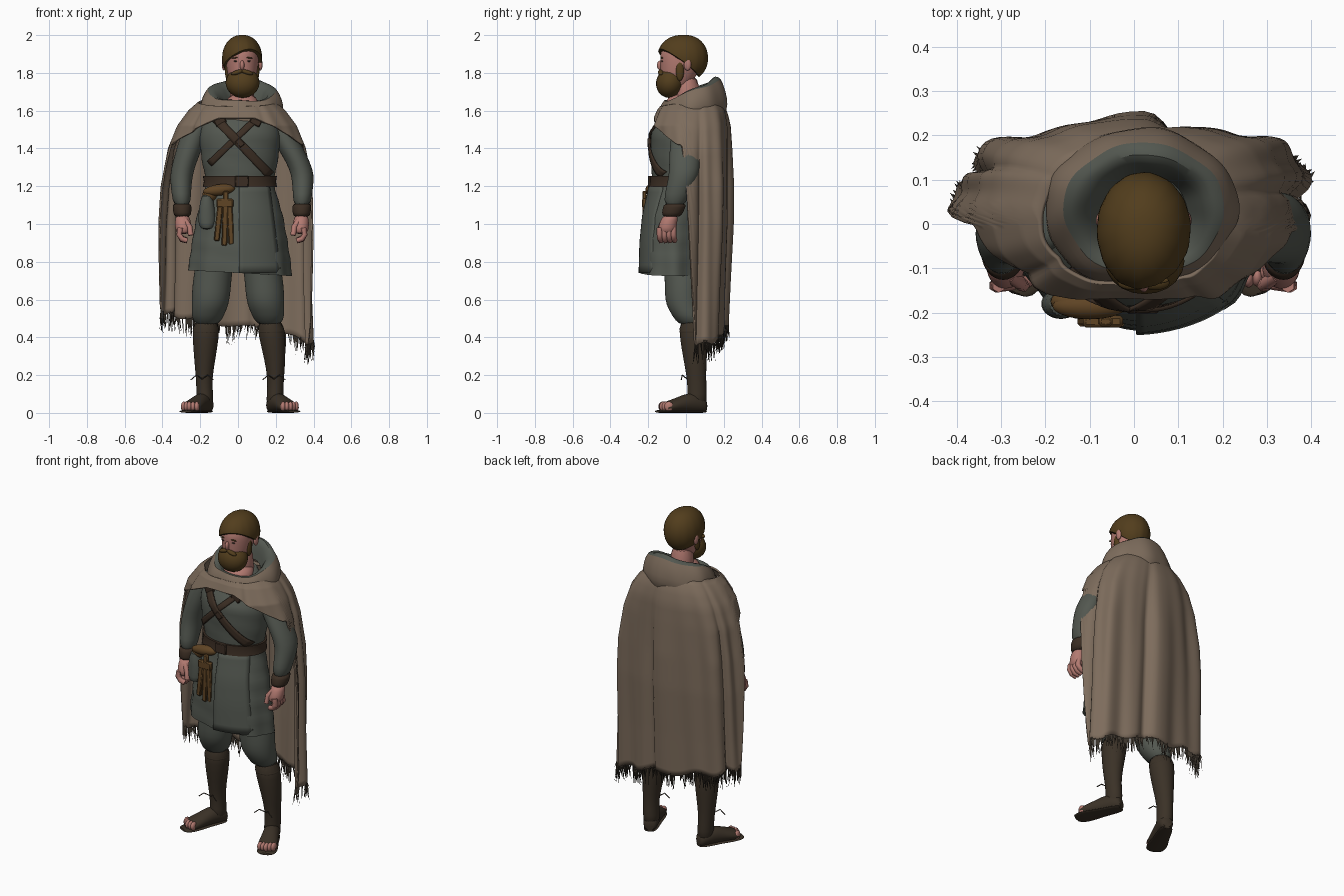
import bpy, bmesh, random
from math import sin, cos, pi, radians, sqrt, copysign
from mathutils import Vector, Matrix

random.seed(4)
if "Cube" in bpy.data.objects:
    bpy.data.objects.remove(bpy.data.objects["Cube"])

def material(name, r, g, b):
    m = bpy.data.materials.new(name)
    m.use_nodes = True
    m.diffuse_color = (r, g, b, 1)
    bsdf = m.node_tree.nodes["Principled BSDF"]
    bsdf.inputs["Base Color"].default_value = (r, g, b, 1)
    bsdf.inputs["Roughness"].default_value = 0.9
    return m

TAN = material("tan wool", 0.205, 0.15, 0.107)
GREY = material("grey green cloth", 0.086, 0.096, 0.08)
HAIR = material("brown hair", 0.084, 0.047, 0.012)
SKIN = material("skin", 0.45, 0.195, 0.165)
BOOT = material("dark boot leather", 0.043, 0.031, 0.02)
BELT = material("belt leather", 0.044, 0.027, 0.017)
GOLD = material("ochre leather", 0.115, 0.058, 0.018)
DARK = material("dark thread", 0.045, 0.035, 0.025)

def finish(name, bm, mats, thick=0, sub=0, sharp=50):
    bmesh.ops.recalc_face_normals(bm, faces=bm.faces)
    me = bpy.data.meshes.new(name)
    bm.to_mesh(me)
    bm.free()
    for m in mats:
        me.materials.append(m)
    me.polygons.foreach_set("use_smooth", [True] * len(me.polygons))
    me.set_sharp_from_angle(angle=radians(sharp))
    ob = bpy.data.objects.new(name, me)
    bpy.context.collection.objects.link(ob)
    if thick:
        mod = ob.modifiers.new("thickness", "SOLIDIFY")
        mod.thickness, mod.offset = thick, 0
    if sub:
        ob.modifiers.new("smooth", "SUBSURF").levels = sub
        ob.modifiers["smooth"].render_levels = sub
    return ob

def grid(name, f, nu, nv, mats, closed=True, caps=False, rule=None, **kw):
    bm = bmesh.new()
    rows = [[bm.verts.new(f(i / (nu if closed else nu - 1), j / (nv - 1)))
             for i in range(nu)] for j in range(nv)]
    for j in range(nv - 1):
        for i in range(nu if closed else nu - 1):
            k = (i + 1) % nu
            face = bm.faces.new((rows[j][i], rows[j][k], rows[j + 1][k], rows[j + 1][i]))
            face.material_index = rule(j) if rule else 0
    if caps:
        bm.faces.new(rows[0])
        bm.faces.new(rows[-1])
    return finish(name, bm, mats, **kw)

def loft(name, rings, mat, n=16, frame=Matrix(), sub=1):
    """Skin a stack of ellipses given as (x, y, z, rx, ry)."""
    def f(u, v):
        x, y, z, rx, ry = rings[round(v * (len(rings) - 1))]
        return frame @ Vector((x + rx * cos(2 * pi * u), y + ry * sin(2 * pi * u), z))
    return grid(name, f, n, len(rings), [mat], caps=True, sub=sub)

def ball(name, loc, size, mat, rot=0, axis="Y"):
    bm = bmesh.new()
    bmesh.ops.create_uvsphere(bm, u_segments=20, v_segments=12, radius=1)
    bm.transform(Matrix.Translation(loc) @ Matrix.Rotation(rot, 4, axis) @ Matrix.Diagonal((*size, 1)))
    return finish(name, bm, [mat])

def box(name, loc, size, mat, rot=0):
    bm = bmesh.new()
    bmesh.ops.create_cube(bm, size=1)
    bm.transform(Matrix.Translation(loc) @ Matrix.Rotation(rot, 4, "Y") @ Matrix.Diagonal((*size, 1)))
    ob = finish(name, bm, [mat])
    ob.modifiers.new("bevel", "BEVEL").width = min(size) * 0.25
    return ob

def tube(name, pts, r, mat):
    cu = bpy.data.curves.new(name, "CURVE")
    cu.dimensions, cu.bevel_depth, cu.bevel_resolution, cu.use_fill_caps = "3D", r, 1, True
    sp = cu.splines.new("POLY")
    sp.points.add(len(pts) - 1)
    for p, q in zip(sp.points, pts):
        p.co = (*q, 1)
    cu.materials.append(mat)
    bpy.context.collection.objects.link(bpy.data.objects.new(name, cu))

def interp(table, z):
    """Linear lookup in rows ordered by rising first value."""
    for a, b in zip(table, table[1:]):
        if z <= b[0]:
            t = max(0, (z - a[0]) / (b[0] - a[0]))
            return [p + (q - p) * t for p, q in zip(a[1:], b[1:])]
    return list(table[-1][1:])

# Tunic: z, centre y, half width, half depth
TORSO = [(0.74, -0.07, 0.27, 0.167), (0.9, -0.07, 0.25, 0.163), (1.05, -0.063, 0.225, 0.155),
         (1.17, -0.05, 0.19, 0.14), (1.23, -0.045, 0.178, 0.135), (1.3, -0.045, 0.195, 0.137),
         (1.4, -0.042, 0.21, 0.145), (1.48, -0.04, 0.215, 0.146), (1.55, -0.02, 0.2, 0.125),
         (1.6, 0.0, 0.15, 0.1), (1.65, 0.02, 0.09, 0.08)]

def tunic(u, v):
    z = 0.74 + 0.91 * v
    cy, rx, ry = interp(TORSO, z)
    a = 2 * pi * u
    k = 1 + 0.03 * max(0, (1.15 - z) / 0.4) * sin(8 * a + 1) + 0.008 * sin(z * 60 + 3 * cos(a))
    return Vector((0.01 + rx * k * cos(a), cy + ry * k * sin(a), z - 0.015 * cos(a) * (v < 0.02)))

grid("tunic", tunic, 56, 36, [GREY], caps=True)

def front(x, z, off):
    cy, rx, ry = interp(TORSO, z)
    return Vector((x, cy - ry * sqrt(max(0.02, 1 - ((x - 0.01) / rx) ** 2)) - off, z))

grid("skirt_front_flap", lambda u, v: front(0.005 + u * (0.22 - 0.06 * v), 0.74 + 0.47 * v, 0.01 - 0.01 * u),
     10, 12, [GREY], closed=False, thick=0.008)
loft("belt", [(0.01, c, z, rx + 0.012, ry + 0.012) for z in (1.195, 1.225, 1.255)
              for c, rx, ry in [interp(TORSO, z)]], BELT, 40, sub=0)

# Crossed chest straps with fittings
def strap(name, x0, z0, x1, z1, w, off):
    d = Vector((x1 - x0, z1 - z0)).normalized()
    def f(u, v):
        s = (u - 0.5) * w
        return front(x0 + (x1 - x0) * v - d.y * s, z0 + (z1 - z0) * v + d.x * s, off)
    grid(name, f, 4, 18, [BELT], closed=False, thick=0.009)

strap("strap_right_to_left", -0.13, 1.57, 0.17, 1.26, 0.045, 0.009)
strap("strap_left_to_right", 0.11, 1.57, -0.15, 1.32, 0.033, 0.006)
for s in (-1, 1):
    box("strap_fitting", front(s * 0.095, 1.545, 0.014), (0.06, 0.018, 0.045), BELT, s * 0.5)
box("strap_ring", front(0.01, 1.43, 0.008), (0.045, 0.018, 0.035), BELT, 0.8)
box("belt_buckle", front(0.02, 1.225, 0.014), (0.07, 0.014, 0.06), BELT)

# Belt gear: rolled gloves, hanging tails and cloth pouch
ball("rolled_gloves", (-0.1, -0.185, 1.18), (0.085, 0.03, 0.03), GOLD, -0.12)
ball("glove_cuff", (-0.15, -0.175, 1.155), (0.038, 0.028, 0.036), GOLD)
for x, z, l, t in ((-0.102, 1.02, 0.22, 0.1), (-0.068, 1.03, 0.29, 0.03), (-0.04, 1.0, 0.22, -0.05)):
    box("glove_tail", (x, -0.22, z), (0.03, 0.022, l), GOLD, t)
box("tail_wrap", (-0.07, -0.22, 1.11), (0.09, 0.028, 0.05), GOLD)
loft("cloth_pouch", [(-0.165, -0.18, z, r, 0.035) for z, r in ((0.97, 0.03), (1.0, 0.047), (1.07, 0.045), (1.17, 0.028))], GREY)

# Arms, hands and legs
for s, side in ((1, "left"), (-1, "right")):
    def arm(x, y, z, rx, ry):
        drop = min(1, max(0, (1.48 - z) / 0.17))
        return (s * (x + (0.042 if s > 0 else 0) * drop), y - 0.012 * drop, z, rx, ry)
    loft(side + "_sleeve", [arm(*r) for r in (
        (0.17, 0.01, 1.58, 0.04, 0.05), (0.205, 0.005, 1.54, 0.065, 0.075), (0.238, 0.0, 1.46, 0.072, 0.08),
        (0.268, 0.0, 1.37, 0.067, 0.083), (0.294, 0.005, 1.29, 0.063, 0.083), (0.302, -0.008, 1.23, 0.059, 0.077),
        (0.3, -0.035, 1.16, 0.052, 0.067), (0.296, -0.05, 1.09, 0.046, 0.058))], GREY)
    loft(side + "_cuff", [arm(*r) for r in ((0.297, -0.045, 1.11, 0.05, 0.06), (0.296, -0.05, 1.09, 0.051, 0.061),
         (0.295, -0.06, 1.06, 0.049, 0.057), (0.294, -0.065, 1.035, 0.043, 0.049))], BELT)
    loft(side + "_palm", [arm(*r) for r in ((0.294, -0.068, 1.05, 0.034, 0.038), (0.292, -0.078, 1.02, 0.042, 0.046),
         (0.29, -0.087, 0.98, 0.045, 0.05), (0.287, -0.09, 0.945, 0.038, 0.046))], SKIN)
    for k in range(4):
        y = -0.127 + 0.024 * k
        tube(side + "_finger", [arm(x, y + e, z, 0, 0)[:3] for x, e, z in
             ((0.305, 0, 0.98), (0.312, 0, 0.945), (0.298, 0.002, 0.918 + 0.004 * abs(k - 1)), (0.27, 0.006, 0.912))], 0.016, SKIN)
    tube(side + "_thumb", [arm(x, y, z, 0, 0)[:3] for x, y, z in
         ((0.28, -0.105, 1.02), (0.256, -0.122, 0.985), (0.25, -0.127, 0.94))], 0.015, SKIN)

    loft(side + "_trouser_leg", [(s * x, y, z, rx, ry) for x, y, z, rx, ry in (
        (0.11, -0.02, 0.9, 0.1, 0.11), (0.135, -0.012, 0.72, 0.102, 0.1), (0.142, -0.015, 0.64, 0.104, 0.1),
        (0.147, -0.012, 0.57, 0.098, 0.095), (0.16, 0.01, 0.52, 0.088, 0.086), (0.166, 0.03, 0.46, 0.066, 0.07))], GREY, 20)
    out = 0.018 if s > 0 else -0.002
    shaft = [(0.03, 0.055, 0.176 + out, 0.047, 0.055), (0.1, 0.06, 0.178 + out, 0.044, 0.052),
             (0.18, 0.056, 0.182 + out, 0.043, 0.05), (0.28, 0.048, 0.178 + out, 0.056, 0.062),
             (0.4, 0.04, 0.172 + out / 2, 0.071, 0.074), (0.5, 0.034, 0.168, 0.074, 0.075)]
    loft(side + "_boot_shaft", [(s * x, y, z, rx, ry) for z, y, x, rx, ry in shaft], BOOT, 20)
    for k in range(4):
        z = 0.16 + 0.09 * k
        y, x, rx, ry = interp(shaft, z)
        loft(side + "_boot_band", [(s * x, y, z + h, rx + g, ry + g) for h, g in
             ((-0.02, -0.006), (0, 0.002), (0.02, -0.006))], BOOT, 20)
    for e in (-1, 1):
        tube(side + "_boot_lace", [(s * 0.19, 0.005, 0.18), (s * 0.19 + e * 0.03, -0.02, 0.2),
             (s * 0.19 + e * 0.06, -0.025, 0.175)], 0.003, DARK)
    fwd = Vector((s * 0.46, -1, 0)).normalized()
    up = Vector((0, 0, 1))
    across = up.cross(fwd)
    frame = Matrix.Translation((s * (0.174 + out), 0.07, 0)) @ Matrix((across, up, fwd)).transposed().to_4x4()
    loft(side + "_boot_foot", [(0, h, d, w, h) for d, h, w in ((-0.04, 0.034, 0.028), (-0.022, 0.045, 0.042),
         (0.04, 0.056, 0.047), (0.1, 0.047, 0.049), (0.15, 0.037, 0.057), (0.195, 0.03, 0.057), (0.21, 0.026, 0.05))],
         BOOT, 16, frame)
    loft(side + "_boot_sole", [(0, 0.008, d, w, 0.008) for d, w in ((-0.042, 0.03), (0, 0.044), (0.09, 0.047),
         (0.16, 0.061), (0.22, 0.06), (0.25, 0.035))], BOOT, 12, frame)
    for k in range(5):
        ball(side + "_toe", frame @ Vector(((k - 2) * 0.019, 0.034, 0.206 - 0.006 * abs(k - 2))), (0.014, 0.024, 0.026), SKIN)

# Cloak: z, half width, back depth, front depth
CAPE = [(0.3, 0.418, 0.175, 0.15), (0.7, 0.405, 0.185, 0.16), (1.0, 0.4, 0.196, 0.17), (1.2, 0.386, 0.198, 0.19),
        (1.4, 0.354, 0.196, 0.205), (1.52, 0.308, 0.192, 0.22), (1.6, 0.25, 0.175, 0.185), (1.67, 0.17, 0.14, 0.13)]

def hem(a):
    """Height of the cloak edge; a is the angle from the back."""
    d = abs(a) * 180 / pi
    low = 0.46 - 0.075 * sin(a) - 0.03 * max(0, sin(a)) ** 3 + 0.012 * sin(11 * a)
    high = 1.42 + 0.14 * min(1, max(0, (d - 105) / 60))
    t = min(1, max(0, (d - 84) / 16))
    return low + (high - low) * t * t * (3 - 2 * t)

def bend(t, power):
    return copysign(abs(t) ** power, t)

def cape(u, v):
    a = (u * 2 - 1) * pi
    top = 1.645 + 0.025 * cos(a)
    z = top + (hem(a) - top) * v
    rx, rb, rf = interp(CAPE, z)
    drop = min(1, max(0, (1.7 - z) / 0.5))
    fold = drop * (0.013 * sin(7 * a + 0.8 * z + 0.5) + 0.006 * sin(15 * a + 2 - z) - 0.03 * max(0, cos(a * 5 - 0.9)) ** 14)
    power = 0.94 if a < 0 else 0.74
    return Vector((-0.006 + (rx + fold) * bend(sin(a), 0.82),
                   0.034 - 0.015 * max(0, 1 - z) + ((rb if cos(a) > 0 else rf) + fold) * bend(cos(a), power), z))

grid("cloak", cape, 160, 40, [TAN], thick=0.01)

# Fringe of thin threads along the hem
bm = bmesh.new()
for k in range(240):
    top = cape(0.5 + random.uniform(-0.235, 0.235), 1)
    tip = top + Vector((random.uniform(-0.015, 0.015), random.uniform(-0.015, 0.015), -random.uniform(0.03, 0.11)))
    base = [bm.verts.new(top + Vector((0.0055 * cos(t), 0.0055 * sin(t), 0.012))) for t in (0, 2.1, 4.2)]
    end = bm.verts.new(tip)
    for i in range(3):
        bm.faces.new((base[i], base[(i + 1) % 3], end))
finish("cloak_fringe", bm, [DARK])

# Lowered hood: half width, half depth, height, tilt towards the back
HOOD = [(0.195, 0.17, 1.55, 0.03), (0.226, 0.188, 1.59, 0.035), (0.214, 0.175, 1.655, 0.045), (0.182, 0.15, 1.715, 0.055),
        (0.148, 0.122, 1.712, 0.068), (0.11, 0.095, 1.68, 0.08), (0.085, 0.075, 1.61, 0.05)]

def hood(u, v):
    rx, ry, z, tilt = HOOD[round(v * 6)]
    a = 2 * pi * u
    k = 1 + (0.02 * sin(5 * a + 4 * v) + 0.015 * sin(9 * a - 3 * v)) * (1 - 0.6 * v)
    return Vector((0.012 + 0.02 * v + rx * k * sin(a), 0.034 + ry * k * cos(a),
                   z + tilt * cos(a) + 0.006 * sin(4 * a + 1)))

grid("hood", hood, 48, 7, [TAN, GREY], rule=lambda j: int(j > 2), sub=1)

# Head, neck, hair and beard
HX = 0.022
loft("neck", [(HX, y, z, 0.066, 0.068) for y, z in ((0.02, 1.57), (0.01, 1.66), (0.0, 1.8))], SKIN)
loft("collar_skin", [(HX, -0.025, 1.6, 0.1, 0.1), (HX, -0.025, 1.65, 0.09, 0.088), (HX, -0.015, 1.69, 0.062, 0.062)], SKIN)
loft("head", [(HX, y, z, rx, ry) for y, z, rx, ry in ((-0.06, 1.7, 0.04, 0.05), (-0.05, 1.74, 0.064, 0.078),
     (-0.036, 1.8, 0.08, 0.1), (-0.03, 1.84, 0.086, 0.106), (-0.026, 1.89, 0.089, 0.113),
     (-0.017, 1.935, 0.084, 0.112), (0, 1.975, 0.05, 0.07))], SKIN, 24)

def hair(u, v):
    a = 2 * pi * u
    limit = radians(106 + 37 * cos(a) - 9 * sin(a) * (1 - cos(a)))
    p = limit * v + 0.01
    k = 1 + 0.01 * sin(14 * a) * v
    ry = 0.125 if cos(a) > 0 else 0.137
    return Vector((HX + 0.102 * k * bend(sin(p), 0.9) * sin(a), -0.012 + ry * k * bend(sin(p), 0.85) * cos(a),
                   1.878 + 0.119 * cos(p)))

grid("hair", hair, 48, 18, [HAIR], caps=True, thick=0.008)
ball("beard", (HX + 0.002, -0.084, 1.748), (0.09, 0.074, 0.081), HAIR, -0.35, "X")
ball("nose", (HX, -0.135, 1.84), (0.012, 0.019, 0.026), SKIN)
for s in (-1, 1):
    ball("moustache", (HX + s * 0.026, -0.133, 1.803), (0.034, 0.016, 0.012), HAIR, s * 0.3)
    ball("sideburn", (HX + s * 0.076, -0.032, 1.812), (0.015, 0.022, 0.055), HAIR)
    ball("ear", (HX + s * 0.096, 0.008, 1.845), (0.012, 0.02, 0.033), SKIN)
    ball("eye", (HX + s * 0.034, -0.126, 1.862), (0.011, 0.005, 0.004), DARK)
    ball("brow", (HX + s * 0.036, -0.127, 1.88), (0.02, 0.007, 0.003), HAIR, s * 0.1)
